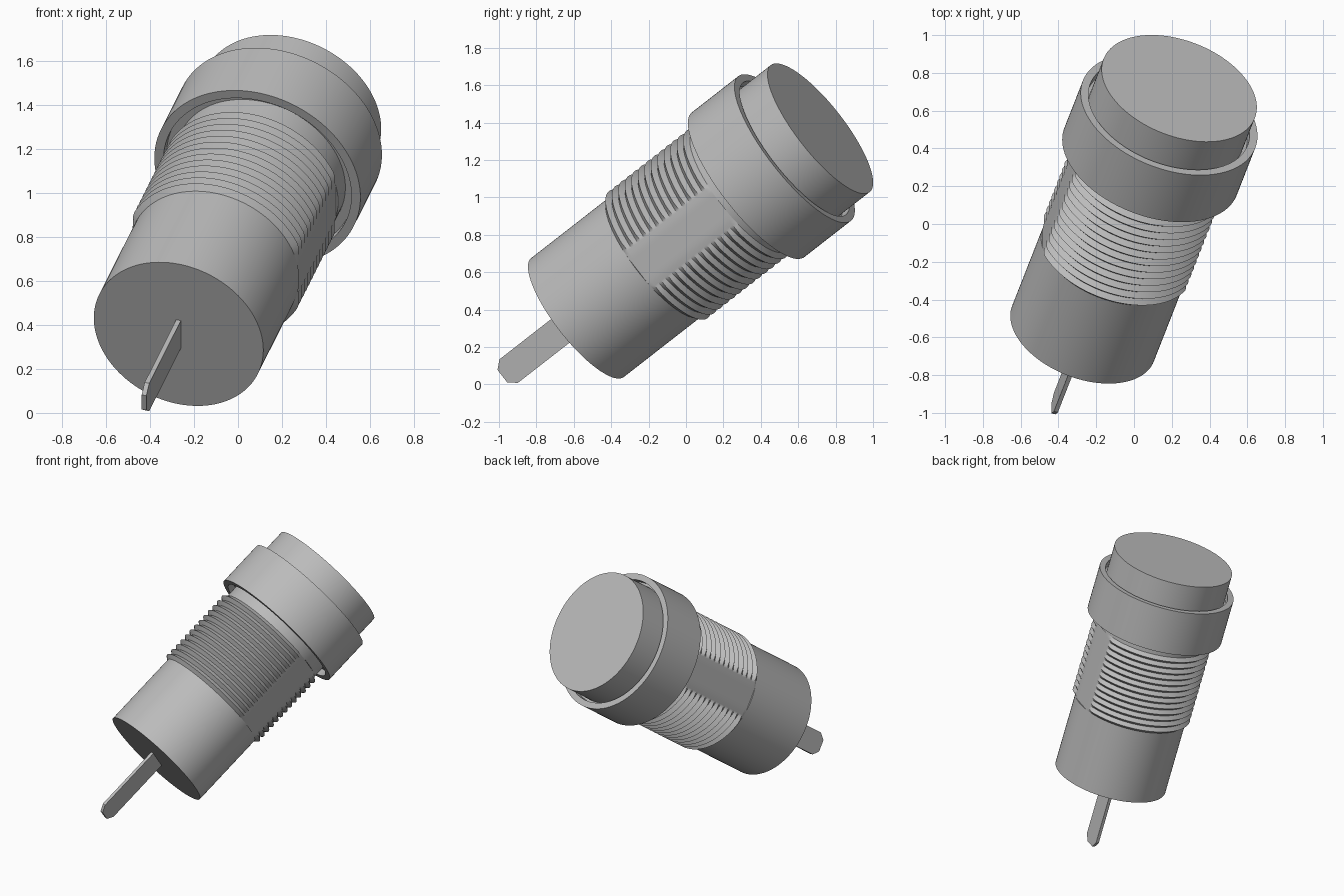
import bpy, bmesh, math
from mathutils import Matrix, Vector

cube = bpy.data.objects.get("Cube")
if cube:
    bpy.data.objects.remove(cube, do_unlink=True)

# Shared tilted frame: local z runs along the body axis, local x faces a flat
axis = Vector((0.296, 0.754, 0.587)).normalized()
side = (Vector((1, 0, 0)) - axis * axis.x).normalized()
up = axis.cross(side)
frame = Matrix((side, up, axis)).transposed().to_4x4()
frame.translation = Vector((-0.27, -0.58, 0.358))

grey = bpy.data.materials.new("plain_grey")
grey.use_nodes = True
grey.diffuse_color = (0.5, 0.5, 0.5, 1)
grey.node_tree.nodes["Principled BSDF"].inputs["Base Color"].default_value = (0.5, 0.5, 0.5, 1)

SEGMENTS = 128


def finish(name, bm):
    bmesh.ops.recalc_face_normals(bm, faces=bm.faces)
    mesh = bpy.data.meshes.new(name)
    bm.to_mesh(mesh)
    bm.free()
    mesh.materials.append(grey)
    obj = bpy.data.objects.new(name, mesh)
    bpy.context.collection.objects.link(obj)
    obj.matrix_world = frame
    bpy.ops.object.select_all(action="DESELECT")
    obj.select_set(True)
    bpy.context.view_layer.objects.active = obj
    bpy.ops.object.shade_smooth_by_angle(angle=math.radians(30))


def lathe(name, profile, flat=None):
    """Revolve (radius, height, trimmed) points; trimmed rings get two side flats."""
    bm = bmesh.new()
    rings = []
    for radius, height, trimmed in profile:
        ring = []
        for i in range(SEGMENTS):
            a = math.tau * i / SEGMENTS
            r = radius
            if trimmed:
                r = min(r, flat / max(abs(math.cos(a)), 0.01))
            ring.append(bm.verts.new((r * math.cos(a), r * math.sin(a), height)))
        rings.append(ring)
    for low, high in zip(rings, rings[1:]):
        for i in range(SEGMENTS):
            j = (i + 1) % SEGMENTS
            bm.faces.new((low[i], low[j], high[j], high[i]))
    bm.faces.new(rings[0])
    bm.faces.new(rings[-1])
    finish(name, bm)


# Threaded body with ridges interrupted by two flats
BODY, RIDGE, FLAT = 0.403, 0.43, 0.394
start, pitch, count = 0.55, 0.046, 13
end = start + pitch * count
profile = [(BODY, 0, False), (BODY, start, False)]
for k in range(count):
    z = start + k * pitch
    profile += [(BODY, z, True), (RIDGE, z + pitch / 2, True)]
profile += [(BODY, end, True), (BODY, end, False), (BODY, 1.3, False)]
lathe("threaded_body", profile, FLAT)

# Collar with a shallow recess at each end
collar = [(0.4, 1.26), (0.447, 1.26), (0.447, 1.21), (0.49, 1.21),
          (0.49, 1.54), (0.447, 1.54), (0.447, 1.49), (0.4, 1.49)]
lathe("collar", [(r, z, False) for r, z in collar])

# Round push cap
lathe("cap", [(0.43, 1.48, False), (0.43, 1.722, False)])

# Flat terminal blade with a chamfered tip
bm = bmesh.new()
outline = [(-0.08, 0.02), (-0.08, -0.485), (-0.042, -0.53),
           (0.042, -0.53), (0.08, -0.485), (0.08, 0.02)]
face = bm.faces.new([bm.verts.new((-0.011, y, z)) for y, z in outline])
out = bmesh.ops.extrude_face_region(bm, geom=[face])
bmesh.ops.translate(bm, vec=(0.022, 0, 0),
                    verts=[v for v in out["geom"] if isinstance(v, bmesh.types.BMVert)])
finish("terminal_blade", bm)
